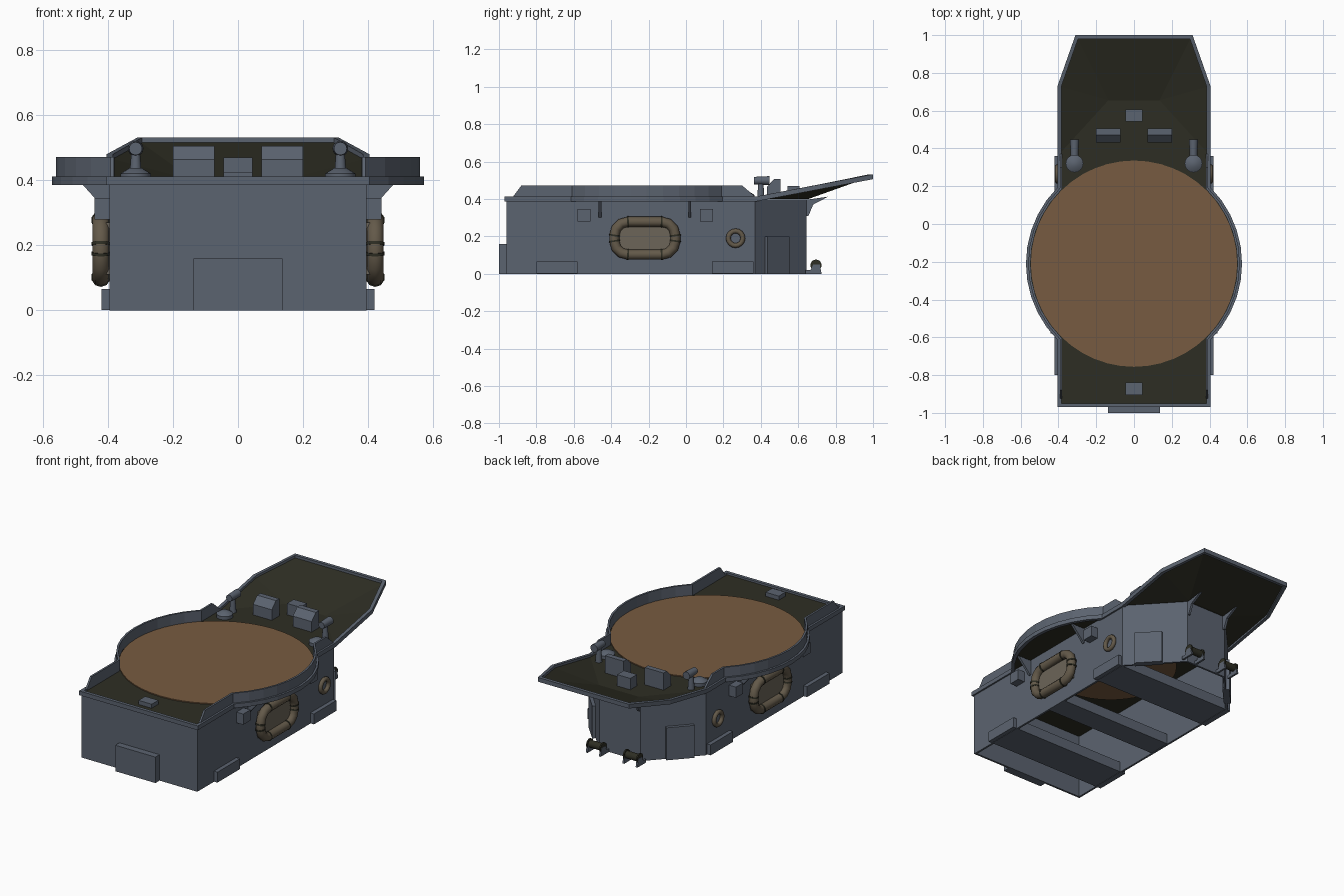
import bpy, bmesh, math
from mathutils import Vector, Matrix

if "Cube" in bpy.data.objects:
    bpy.data.objects.remove(bpy.data.objects["Cube"])


def material(name, rgb):
    m = bpy.data.materials.new(name)
    m.use_nodes = True
    m.diffuse_color = (*rgb, 1)
    m.node_tree.nodes["Principled BSDF"].inputs["Base Color"].default_value = (*rgb, 1)
    return m


GREY = material("blue grey paint", (0.105, 0.125, 0.16))
OLIVE = material("dark olive deck", (0.027, 0.027, 0.017))
BROWN = material("brown floor", (0.185, 0.105, 0.052))
ROPE = material("tan tube", (0.125, 0.1, 0.067))
CANVAS = material("pale canvas", (0.15, 0.13, 0.098))


def finish(name, bm, mat, smooth=False):
    bmesh.ops.recalc_face_normals(bm, faces=bm.faces)
    me = bpy.data.meshes.new(name)
    bm.to_mesh(me)
    bm.free()
    me.materials.append(mat)
    ob = bpy.data.objects.new(name, me)
    bpy.context.collection.objects.link(ob)
    if smooth:
        bpy.context.view_layer.objects.active = ob
        ob.select_set(True)
        bpy.ops.object.shade_smooth_by_angle(angle=math.radians(40))
        ob.select_set(False)
    return ob


def box(name, x, y, z, mat=GREY):
    """Box from three (low, high) ranges."""
    bm = bmesh.new()
    bmesh.ops.create_cube(bm, size=1)
    for v in bm.verts:
        v.co = [(a + b) / 2 + c * (b - a) for c, (a, b) in zip(v.co, (x, y, z))]
    return finish(name, bm, mat)


def cylinder(name, centre, r1, r2, length, axis="Z", mat=GREY, sides=16):
    bm = bmesh.new()
    rot = {"Z": Matrix(), "X": Matrix.Rotation(math.pi / 2, 4, "Y"),
           "Y": Matrix.Rotation(math.pi / 2, 4, "X")}[axis]
    bmesh.ops.create_cone(bm, cap_ends=True, segments=sides, radius1=r1, radius2=r2,
                          depth=length, matrix=Matrix.Translation(centre) @ rot)
    return finish(name, bm, mat, True)


def prism(name, profile, x0, x1, mat=GREY):
    """Extrude a (y, z) profile along x."""
    bm = bmesh.new()
    a = [bm.verts.new((x0, y, z)) for y, z in profile]
    face = bm.faces.new(a)
    new = bmesh.ops.extrude_face_region(bm, geom=[face])["geom"]
    bmesh.ops.translate(bm, vec=(x1 - x0, 0, 0),
                        verts=[g for g in new if isinstance(g, bmesh.types.BMVert)])
    return finish(name, bm, mat)


def band(name, outer, inner, low, high, closed, mat=GREY):
    """Wall following two matching plan outlines, with heights given by y."""
    bm = bmesh.new()
    rings = [[bm.verts.new((p.x, p.y, low(q.y))), bm.verts.new((p.x, p.y, high(q.y))),
              bm.verts.new((i.x, i.y, high(q.y))), bm.verts.new((i.x, i.y, low(q.y)))]
             for p, i, q in zip(outer, inner, outer)]
    for k in range(len(rings) if closed else len(rings) - 1):
        a, b = rings[k], rings[(k + 1) % len(rings)]
        for j in range(4):
            bm.faces.new((a[j], b[j], b[(j + 1) % 4], a[(j + 1) % 4]))
    if not closed:
        bm.faces.new(rings[0])
        bm.faces.new(rings[-1])
    return finish(name, bm, mat)


def tube(name, path, radius, sides=10, mat=ROPE):
    """Closed tube through points lying in a plane of constant x."""
    bm = bmesh.new()
    n = len(path)
    rings = []
    for k, p in enumerate(path):
        t = (path[(k + 1) % n] - path[k - 1]).normalized()
        side = t.cross(Vector((1, 0, 0)))
        rings.append([bm.verts.new(p + radius * (math.cos(a) * side + math.sin(a) * Vector((1, 0, 0))))
                      for a in (2 * math.pi * j / sides for j in range(sides))])
    for k in range(n):
        for j in range(sides):
            a, b, i = rings[k], rings[(k + 1) % n], (j + 1) % sides
            bm.faces.new((a[j], b[j], b[i], a[i]))
    return finish(name, bm, mat, True)


def inset(poly, d):
    """Offset a counter-clockwise outline inwards."""
    out = []
    for k, p in enumerate(poly):
        a = (p - poly[k - 1]).normalized()
        b = (poly[(k + 1) % len(poly)] - p).normalized()
        na, nb = Vector((-a.y, a.x)), Vector((-b.y, b.x))
        out.append(p + (na + nb) * d / (1 + na.dot(nb)))
    return out


# Plan outline of the deck: straight sides, round bulge, tapered ramp
HINGE, MID, R = 0.37, -0.21, 0.572
half = [Vector((0.405, y)) for y in (-0.97, -0.925, -0.88)]
half += [Vector((R * math.cos(a), MID + R * math.sin(a)))
         for a in (math.radians(-45 + 9 * k) for k in range(11))]
half += [Vector((0.405, y)) for y in (0.3, HINGE, 0.73)] + [Vector((0.31, 1.0))]
outline = half + [Vector((-p.x, p.y)) for p in reversed(half)]
inner = inset(outline, 0.02)


def rise(y):
    return max(0, 0.19 * (y - HINGE))


band("deck_lip", outline, inner, lambda y: 0.386 + rise(y), lambda y: 0.412 + rise(y), True)

# Bulwark along both sides, sloping down at its ends
wall_out, wall_in = inset(outline, 0.012), inset(outline, 0.024)
last = len(half) - 2
for name, s in (("left", slice(1, last)), ("right", slice(len(outline) - last, len(outline) - 1))):
    band(name + "_bulwark", wall_out[s], wall_in[s], lambda y: 0.405,
         lambda y: 0.412 if y < -0.9 or y > 0.35 else 0.472, False)

# Deck sheet: flat main part and folded ramp
bm = bmesh.new()
n = len(half)
verts = [bm.verts.new((p.x, p.y, 0.4 + rise(q.y))) for p, q in zip(inset(outline, 0.01), outline)]
hinge = [bm.verts.new((s * 0.135, 0.655, 0.4)) for s in (1, -1)]
bm.faces.new(verts[:n - 2] + hinge + verts[n + 2:])
bm.faces.new([verts[n - 1], verts[n], hinge[1], hinge[0]])
for h, (a, b, c) in zip(hinge, ((n - 3, n - 2, n - 1), (n + 2, n + 1, n))):
    bm.faces.new((verts[a], verts[b], h))
    bm.faces.new((verts[b], verts[c], h))
finish("deck", bm, OLIVE)
cylinder("round_floor", (0, MID, 0.404), 0.546, 0.546, 0.006, mat=BROWN, sides=48)
cylinder("round_floor_underside", (0, MID, 0.396), 0.38, 0.38, 0.006, mat=BROWN, sides=48)

# Hollow hull, open below, with a faceted stern
plan = [Vector(p) for p in ((0.395, -0.96), (0.395, HINGE), (0.14, 0.645),
                            (-0.14, 0.645), (-0.395, HINGE), (-0.395, -0.96))]
band("hull", plan, inset(plan, 0.012), lambda y: 0, lambda y: 0.397, True)
box("front_plate", (-0.137, 0.137), (-1.0, -0.955), (0, 0.16))
for name, x, y in (("front", 0.42, (-0.8, -0.58)), ("middle", 0.39, (-0.3, -0.16)),
                   ("rear", 0.42, (0.14, 0.36))):
    box(name + "_cross_beam", (-x, x), y, (0.002, 0.066))

# Deck boxes
box("front_hatch", (-0.045, 0.045), (-0.905, -0.84), (0.4, 0.425))
box("rear_locker", (-0.045, 0.045), (0.542, 0.607), (0.4, 0.47))

# Paired parts
for side, s in (("left", 1), ("right", -1)):
    def xs(a, b):
        return tuple(sorted((s * a, s * b)))

    prism(side + "_console", ((0.432, 0.4), (0.505, 0.4), (0.505, 0.506), (0.472, 0.506), (0.432, 0.465)),
          *xs(0.072, 0.2))
    # Lamp and dome
    cylinder(side + "_dome_base", (s * 0.315, 0.32, 0.412), 0.047, 0.047, 0.02)
    cylinder(side + "_dome_top", (s * 0.315, 0.32, 0.43), 0.045, 0.02, 0.016)
    cylinder(side + "_lamp_post", (s * 0.315, 0.4, 0.44), 0.02, 0.014, 0.08)
    cylinder(side + "_lamp_head", (s * 0.315, 0.405, 0.498), 0.024, 0.02, 0.085, "Y")

    # Boxes and gussets under the bulge
    for end, y, g in (("front", -0.545, -0.46), ("rear", 0.11, 0.02)):
        box(f"{side}_{end}_side_box", xs(0.39, 0.442), (y - 0.035, y + 0.035), (0.28, 0.346))
        bm = bmesh.new()
        bmesh.ops.create_cube(bm, size=1)
        for v in bm.verts:
            reach = 0.485 if v.co.z > 0 else 0.4
            v.co = (s * (reach if v.co.x > 0 else 0.39), g + v.co.y * 0.014, 0.395 if v.co.z > 0 else 0.3)
        finish(f"{side}_{end}_gusset", bm, GREY)
    prism(side + "_ramp_gusset", ((0.64, 0.31), (0.655, 0.31), (0.68, 0.37), (0.76, 0.412), (0.64, 0.395)),
          *xs(0.125, 0.139))

    # Panel on the angled stern face
    a, b = Vector((s * 0.395, HINGE)), Vector((s * 0.14, 0.645))
    door = box(side + "_stern_door", (-0.08, 0.08), (-0.02, 0.02), (0, 0.2))
    door.location = (*a.lerp(b, 0.4), 0)
    door.rotation_euler.z = math.atan2(b.y - a.y, b.x - a.x)

    # Side raft: rounded tube, canvas bottom and lashings
    path = []
    for k, (cy, cz) in enumerate(((1, 1), (-1, 1), (-1, -1), (1, -1))):
        for j in range(4):
            t = math.radians(90 * k + 30 * j)
            path.append(Vector((s * 0.422, -0.22 + cy * 0.09 + 0.073 * math.cos(t),
                                0.19 + cz * 0.015 + 0.073 * math.sin(t))))
    tube(side + "_raft_tube", path, 0.027)
    box(side + "_raft_floor", xs(0.39, 0.415), (-0.375, -0.065), (0.11, 0.27), CANVAS)
    for k in range(0, len(path), 2):
        for j in (k, k + 1):
            if j % 4 in (0, 3):
                p = path[j]
                d = path[(j + 1) % len(path)] - path[j - 1]
                strap = cylinder(f"{side}_raft_strap_{j}", (0, 0, 0), 0.0295, 0.0295, 0.009, mat=OLIVE, sides=10)
                strap.location = p
                strap.rotation_euler = d.to_track_quat("Z", "Y").to_euler()

    # Life ring
    tube(side + "_life_ring", [Vector((s * 0.405, 0.265 + 0.039 * math.cos(t), 0.19 + 0.039 * math.sin(t)))
                               for t in (math.tau * k / 16 for k in range(16))], 0.013)

    # Stern roller between two brackets
    cylinder(side + "_roller", (s * 0.125, 0.695, 0.046), 0.022, 0.022, 0.09, "X", OLIVE)
    for e in (-0.045, 0.045):
        x = s * 0.125 + e
        cylinder(f"{side}_roller_flange", (x, 0.695, 0.046), 0.03, 0.03, 0.008, "X", OLIVE)
        prism(f"{side}_roller_bracket", ((0.64, 0), (0.725, 0), (0.715, 0.05), (0.68, 0.05), (0.665, 0.02), (0.64, 0.02)),
              x - 0.006, x + 0.006)
